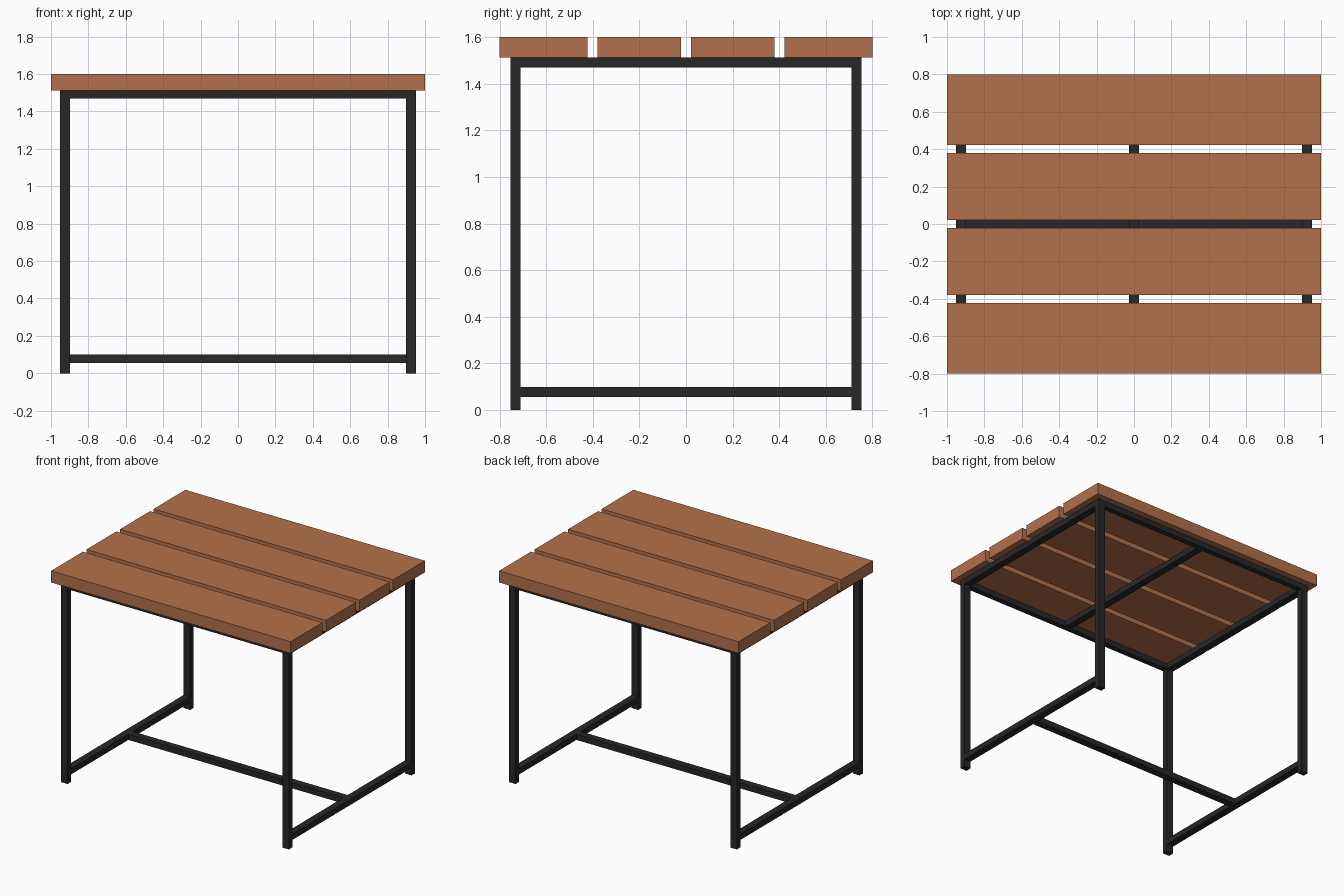
import bpy, bmesh

if "Cube" in bpy.data.objects:
    bpy.data.objects.remove(bpy.data.objects["Cube"])


def material(name, color):
    m = bpy.data.materials.new(name)
    m.diffuse_color = (*color, 1)
    m.use_nodes = True
    m.node_tree.nodes["Principled BSDF"].inputs["Base Color"].default_value = m.diffuse_color
    return m


wood = material("wood", (0.45, 0.165, 0.07))
metal = material("dark_metal", (0.02, 0.02, 0.022))


def box(name, lo, hi, mat, chamfer=0):
    """Box between two corners, optionally with chamfered top edges."""
    bm = bmesh.new()
    bmesh.ops.create_cube(bm, size=1)
    for v in bm.verts:
        v.co = [hi[i] if v.co[i] > 0 else lo[i] for i in range(3)]
    if chamfer:
        top = [e for e in bm.edges if all(v.co.z == hi[2] for v in e.verts)]
        bmesh.ops.bevel(bm, geom=top, offset=chamfer, segments=1,
                        affect='EDGES', profile=0.5)
    mesh = bpy.data.meshes.new(name)
    bm.to_mesh(mesh)
    bm.free()
    mesh.materials.append(mat)
    obj = bpy.data.objects.new(name, mesh)
    bpy.context.collection.objects.link(obj)
    return obj


TOP = 1.512                  # underside of the planks
X0, X1 = 0.897, 0.951        # leg extent in x
Y0, Y1 = 0.711, 0.752        # leg extent in y
RAIL = TOP - 0.042           # underside of the top frame
LOW, HIGH = 0.056, 0.099     # lower bars

# Tabletop planks
for i, (a, b) in enumerate([(-0.8, -0.423), (-0.379, -0.022),
                            (0.022, 0.379), (0.423, 0.8)]):
    box(f"plank_{i + 1}", (-1, a, TOP), (1, b, 1.6), wood, 0.017)

# Legs, side bars and top frame
for sx, side in ((-1, "left"), (1, "right")):
    xa, xb = sorted((sx * X0, sx * X1))
    for sy, end in ((-1, "front"), (1, "back")):
        ya, yb = sorted((sy * Y0, sy * Y1))
        box(f"{end}_{side}_leg", (xa, ya, 0), (xb, yb, TOP), metal)
    box(f"{side}_top_rail", (xa, -Y0, RAIL), (xb, Y0, TOP), metal)
    box(f"{side}_lower_rail", (xa, -Y0, LOW), (xb, Y0, HIGH), metal)

for sy, end in ((-1, "front"), (1, "back")):
    ya, yb = sorted((sy * Y0, sy * Y1))
    box(f"{end}_top_rail", (-X0, ya, RAIL), (X0, yb, TOP), metal)

# Middle support under the planks and the long lower stretcher
box("middle_top_rail", (-0.027, -Y0, RAIL), (0.027, Y0, TOP), metal)
box("lower_stretcher", (-X0, -0.027, LOW), (X0, 0.027, HIGH), metal)
